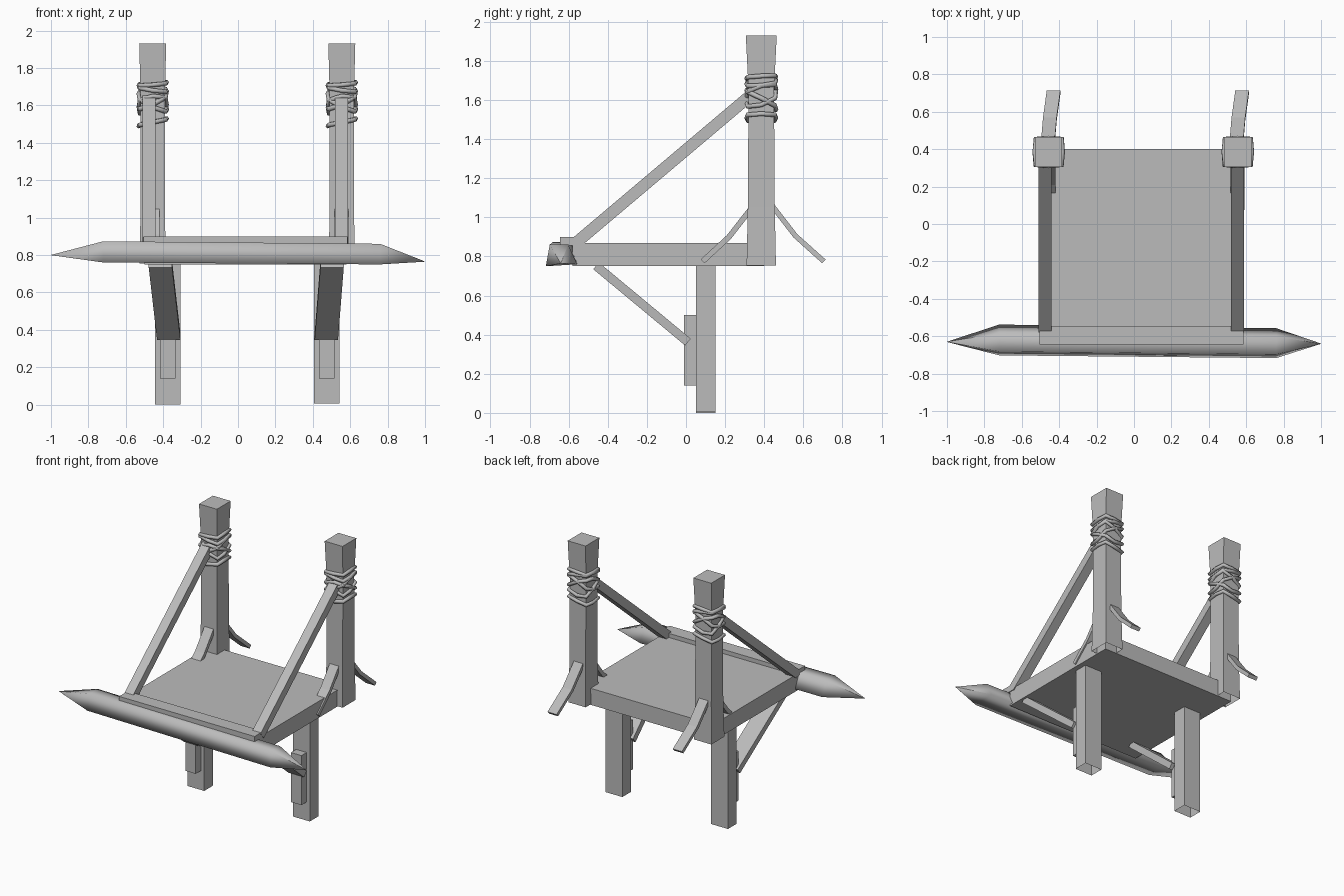
import bpy, math
from mathutils import Vector

cube = bpy.data.objects.get("Cube")
if cube:
    bpy.data.objects.remove(cube, do_unlink=True)

grey = bpy.data.materials.new("plain grey")
grey.use_nodes = True
grey.diffuse_color = (0.5, 0.5, 0.5, 1)
grey.node_tree.nodes["Principled BSDF"].inputs["Base Color"].default_value = (0.5, 0.5, 0.5, 1)


def loft(name, rings, open_start=False, smooth=False):
    """Skin a list of equal-sized rings and cap the ends."""
    n = len(rings[0])
    verts = [p for ring in rings for p in ring]
    faces = []
    for k in range(len(rings) - 1):
        for i in range(n):
            j = (i + 1) % n
            faces.append((k * n + i, k * n + j, (k + 1) * n + j, (k + 1) * n + i))
    if not open_start:
        faces.append(tuple(reversed(range(n))))
    faces.append(tuple(range(len(verts) - n, len(verts))))
    mesh = bpy.data.meshes.new(name)
    mesh.from_pydata(verts, [], faces)
    mesh.materials.append(grey)
    mesh.polygons.foreach_set("use_smooth", [smooth] * len(faces))
    obj = bpy.data.objects.new(name, mesh)
    bpy.context.collection.objects.link(obj)
    return obj


def rect(x0, x1, y0, y1, z):
    return [(x0, y0, z), (x1, y0, z), (x1, y1, z), (x0, y1, z)]


def box(name, x0, x1, y0, y1, z0, z1, open_start=False):
    return loft(name, [rect(x0, x1, y0, y1, z) for z in (z0, z1)], open_start)


def beam(name, path, width, thick):
    """Flat bar following (x, y, z) points, wide along x."""
    pts = [Vector(p) for p in path]
    rings = []
    for i, p in enumerate(pts):
        d = pts[min(i + 1, len(pts) - 1)] - pts[max(i - 1, 0)]
        n = Vector((0, -d.z, d.y)).normalized() * thick / 2
        w = Vector((width / 2, 0, 0))
        rings.append([p - w - n, p + w - n, p + w + n, p - w + n])
    # keep the winding outward for either travel direction
    if pts[-1].y > pts[0].y:
        rings = [list(reversed(r)) for r in rings]
    return loft(name, rings)


def rope(name, cx, cy, z, tilt_x, tilt_y):
    """Closed loop of rope round a square post."""
    curve = bpy.data.curves.new(name, "CURVE")
    curve.dimensions = "3D"
    curve.bevel_depth = 0.013
    curve.bevel_resolution = 1
    line = curve.splines.new("POLY")
    line.points.add(7)
    line.use_cyclic_u = True
    for i, p in enumerate(line.points):
        a = i * math.pi / 4
        r = 0.074 if i % 2 == 0 else 0.099
        c, s = math.cos(a), math.sin(a)
        p.co = (cx + r * c, cy + r * s, z + tilt_x * c + tilt_y * s, 1)
    curve.materials.append(grey)
    obj = bpy.data.objects.new(name, curve)
    bpy.context.collection.objects.link(obj)


# Platform and front rail
box("deck", -0.50, 0.58, -0.58, 0.40, 0.75, 0.87)
box("front_rail", -0.505, 0.585, -0.645, -0.545, 0.855, 0.90)


# Log with pointed ends across the front
def log_ring(x, cy, cz, s):
    section = [(-0.08, -0.055), (0.08, -0.045), (0.035, 0.055), (-0.06, 0.055)]
    return [(x, cy + y * s, cz + z * s) for y, z in section]


log = loft("front_log", [log_ring(-1, -0.63, 0.80, 0.01), log_ring(-0.72, -0.62, 0.817, 1.03),
                         log_ring(0.76, -0.637, 0.805, 1), log_ring(1, -0.64, 0.765, 0.01)],
           smooth=True)

# Everything that repeats on the two sides: post, leg, brace and strap positions
sides = {
    "right": dict(post=-0.456, leg=-0.375, brace=-0.476, knee=(-0.415, -0.37), strap=-0.455),
    "left": dict(post=0.555, leg=0.475, brace=0.553, knee=(0.503, 0.472), strap=0.553),
}
for side, s in sides.items():
    # Tall post, slimmer in the middle
    x = s["post"]
    rings = [rect(x - w, x + w, 0.385 - d, 0.385 + d, z) for z, w, d in
             [(0.755, 0.07, 0.075), (1.05, 0.065, 0.069), (1.65, 0.065, 0.065), (1.93, 0.072, 0.079)]]
    loft(side + "_post", rings, open_start=True)

    # Rope lashing
    lashing = [(1.715, 0.008, 0.005), (1.69, -0.015, 0.01), (1.63, 0.045, 0.025),
               (1.62, -0.045, 0.03), (1.60, 0.01, -0.05), (1.51, 0.02, 0.0)]
    for i, (z, tx, ty) in enumerate(lashing):
        rope(f"{side}_rope_{i + 1}", x, 0.385, z, tx, ty)

    # Long brace from post down to the rail
    b = s["brace"]
    beam(side + "_upper_brace", [(b, -0.56, 0.872), (b, 0.34, 1.632)], 0.068, 0.06)

    # Leg, cleat and lower brace
    g = s["leg"]
    box(side + "_leg", g - 0.068, g + 0.068, 0.05, 0.15, 0.005 if side == "left" else 0, 0.75, True)
    box(side + "_cleat", g - 0.042, g + 0.042, -0.01, 0.05, 0.14, 0.50)
    k0, k1 = s["knee"]
    beam(side + "_lower_brace", [(k0, -0.46, 0.752), (k1, 0.01, 0.362)], 0.125, 0.045)

    # Bent straps in front of and behind the post
    t = s["strap"]
    beam(side + "_front_strap", [(t, 0.345, 1.06), (t, 0.22, 0.90), (t, 0.085, 0.775)], 0.073, 0.028)
    t -= 0.005
    beam(side + "_back_strap", [(t, 0.44, 1.06), (t + 0.01, 0.56, 0.905), (t + 0.03, 0.705, 0.775)],
         0.073, 0.026)
